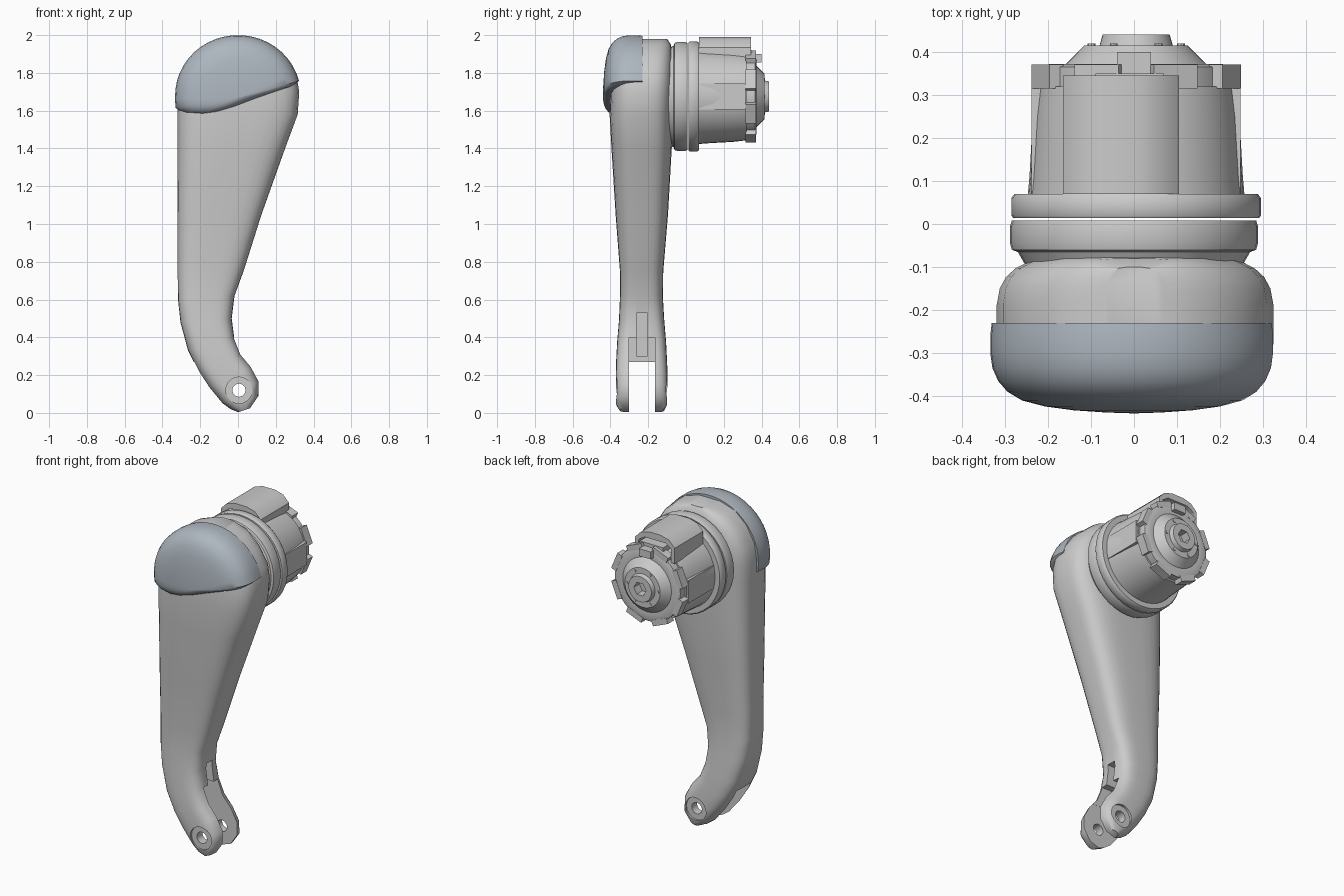
import bpy, bmesh, math
from mathutils import Vector, Matrix

if "Cube" in bpy.data.objects:
    bpy.data.objects.remove(bpy.data.objects["Cube"])

MX, MZ = 0.005, 1.675          # motor axis


def finish(name, bm, angle=35):
    bmesh.ops.recalc_face_normals(bm, faces=bm.faces)
    me = bpy.data.meshes.new(name)
    bm.to_mesh(me)
    bm.free()
    ob = bpy.data.objects.new(name, me)
    bpy.context.collection.objects.link(ob)
    smooth(ob, angle)
    return ob


def smooth(ob, angle):
    bpy.ops.object.select_all(action='DESELECT')
    ob.select_set(True)
    bpy.context.view_layer.objects.active = ob
    bpy.ops.object.shade_smooth_by_angle(angle=math.radians(angle))


def loft(name, rings, angle=35):
    """Skin a list of equal-length closed rings and cap both ends."""
    bm = bmesh.new()
    vs = [[bm.verts.new(p) for p in r] for r in rings]
    n = len(vs[0])
    for a, b in zip(vs, vs[1:]):
        for i in range(n):
            j = (i + 1) % n
            bm.faces.new((a[i], a[j], b[j], b[i]))
    bm.faces.new(vs[0])
    bm.faces.new(vs[-1])
    return finish(name, bm, angle)


def lathe(name, profile, x=MX, z=MZ, n=40, angle=35):
    """Solid of revolution about y from (radius, y) pairs."""
    return loft(name, [[(x + r * math.cos(2 * math.pi * i / n), y,
                         z + r * math.sin(2 * math.pi * i / n)) for i in range(n)]
                       for r, y in profile], angle)


def prism(name, outline, y0, y1):
    return loft(name, [[(x, y, z) for x, z in outline] for y in (y0, y1)])


def box(name, x0, x1, y0, y1, z0, z1):
    return prism(name, [(x0, z0), (x1, z0), (x1, z1), (x0, z1)], y0, y1)


def cut(ob, cutters, angle=35):
    for c in cutters:
        m = ob.modifiers.new('cut', 'BOOLEAN')
        m.operation, m.solver, m.object = 'DIFFERENCE', 'EXACT', c
    dg = bpy.context.evaluated_depsgraph_get()
    me = bpy.data.meshes.new_from_object(ob.evaluated_get(dg))
    ob.modifiers.clear()
    ob.data = me
    for c in cutters:
        bpy.data.objects.remove(c)
    smooth(ob, angle)


# Leg shell: left x,z / right x,z / front y / back y, from head to foot
stations = [
    (-.07, 1.98, .07, 1.98, -.33, -.10), (-.17, 1.95, .17, 1.95, -.36, -.08),
    (-.25, 1.88, .25, 1.88, -.38, -.07), (-.305, 1.78, .31, 1.79, -.39, -.065),
    (-.32, 1.68, .325, 1.70, -.40, -.065), (-.32, 1.58, .317, 1.58, -.405, -.07),
    (-.32, 1.40, .25, 1.40, -.395, -.075), (-.32, 1.05, .125, 1.05, -.373, -.095),
    (-.32, .75, .03, .75, -.35, -.12), (-.318, .60, -.018, .62, -.35, -.122),
    (-.305, .48, -.033, .50, -.355, -.115), (-.265, .33, -.02, .40, -.365, -.105),
    (-.21, .22, .015, .31, -.37, -.10), (-.155, .135, .07, .245, -.372, -.097),
    (-.085, .05, .11, .17, -.372, -.097), (-.04, .018, .11, .09, -.37, -.10),
    (0, .003, .065, .025, -.35, -.115)]


def sup(v, n=3.5):
    return math.copysign(abs(v) ** (2 / n), v)


rings = []
for lx, lz, rx, rz, yf, yb in stations:
    ring = []
    for i in range(32):
        a = 2 * math.pi * (i + .5) / 32
        c, s = sup(math.cos(a)), sup(math.sin(a))
        ring.append(((lx + rx) / 2 + c * (rx - lx) / 2, (yf + yb) / 2 + s * (yb - yf) / 2,
                     (lz + rz) / 2 + c * (rz - lz) / 2))
    rings.append(ring)
leg = loft('leg_shell', rings, 40)

# Fork slot, belt pocket, pin hole and counterbores
cut(leg, [box('slot', -.6, .4, -.303, -.163, -.1, .27),
          box('pocket', -.16, .3, -.302, -.164, .2, .40),
          box('groove', -.17, .3, -.262, -.205, .3, .53),
          lathe('pin_hole', [(.035, -.6), (.035, .1)], .005, .12, 12),
          lathe('front_bore', [(.07, -.6), (.07, -.357)], .005, .12, 20),
          lathe('back_bore', [(.07, -.112), (.07, .1)], .005, .12, 20)], 40)

# Domed cover over the head
edge = [(.333 * math.cos(math.radians(a)), 1.68 + .32 * math.sin(math.radians(a)))
        for a in range(14, 180, 8)]
edge += [(-.334, 1.66), (-.33, 1.615), (-.29, 1.585), (-.22, 1.57), (-.14, 1.578),
         (-.03, 1.61), (.10, 1.66), (.21, 1.70), (.29, 1.73)]
cx, cz = 0, 1.67
cover = loft('head_cover', [[(cx + (x - cx) * k, y, cz + (z - cz) * k) for x, z in edge]
             for k, y in [(.99, -.23), (1, -.26), (1, -.30), (.985, -.335), (.945, -.365), (.88, -.39),
                          (.78, -.41), (.62, -.424), (.42, -.433), (.2, -.438), (.02, -.44)]], 50)
mat = bpy.data.materials.new('cover_blue_grey')
mat.diffuse_color = (.42, .47, .52, 1)
mat.use_nodes = True
mat.node_tree.nodes["Principled BSDF"].inputs["Base Color"].default_value = mat.diffuse_color
cover.data.materials.append(mat)

# Bearing rings either side of the joint gap
lathe('inner_ring', [(.25, -.10), (.27, -.065), (.284, -.06), (.288, -.045), (.288, -.005),
                     (.284, .008)], 0)
lathe('outer_ring', [(.286, .014), (.29, .02), (.29, .06), (.283, .07)])

# Motor can with side flats
lathe('motor_can', [(.252, .065), (.248, .11), (.24, .25), (.232, .32)], angle=30)
for s in (-1, 1):
    box('side_pad', MX + s * .19, MX + s * .243, .07, .315, MZ - .07, MZ + .07)

# End plate with hollow hub
plate = lathe('end_plate', [(.222, .31), (.222, .365), (.20, .372), (.165, .37), (.12, .415),
                            (.085, .415), (.078, .44)], angle=25)
cut(plate, [lathe('hub_hole', [(.042, .385), (.042, .6)], n=6)], 25)

# Clips round the plate and screws round the hub
for k in range(8):
    a = math.radians(22.5 + 45 * k)
    bm = bmesh.new()
    bmesh.ops.create_cube(bm, size=1, matrix=Matrix.Translation((MX, .343, MZ))
                          @ Matrix.Rotation(-a, 4, 'Y')
                          @ Matrix.Translation((.223, 0, 0))
                          @ Matrix.Diagonal((.035, .056, .11, 1)))
    finish('plate_clip', bm)
for k in range(6):
    a = math.radians(60 * k)
    lathe('hub_screw', [(.009, .40), (.009, .419)],
          MX + .104 * math.cos(a), MZ + .104 * math.sin(a), 8)

# Arched connector housing on top, with its rear latch
arch = [(-.165, 1.84), (-.165, 1.935), (-.125, 1.975), (-.07, 1.99), (.01, 1.99), (.065, 1.975),
        (.105, 1.935), (.105, 1.84), (.08, 1.84), (.08, 1.925), (.04, 1.95), (-.10, 1.95),
        (-.14, 1.925), (-.14, 1.84)]
prism('connector_arch', arch, .07, .345)
box('connector_block', -.15, .09, .07, .25, 1.83, 1.93)
box('connector_plug', -.09, .07, .24, .35, 1.86, 1.92)
box('rear_latch', -.04, .04, .34, .40, 1.855, 1.90)
